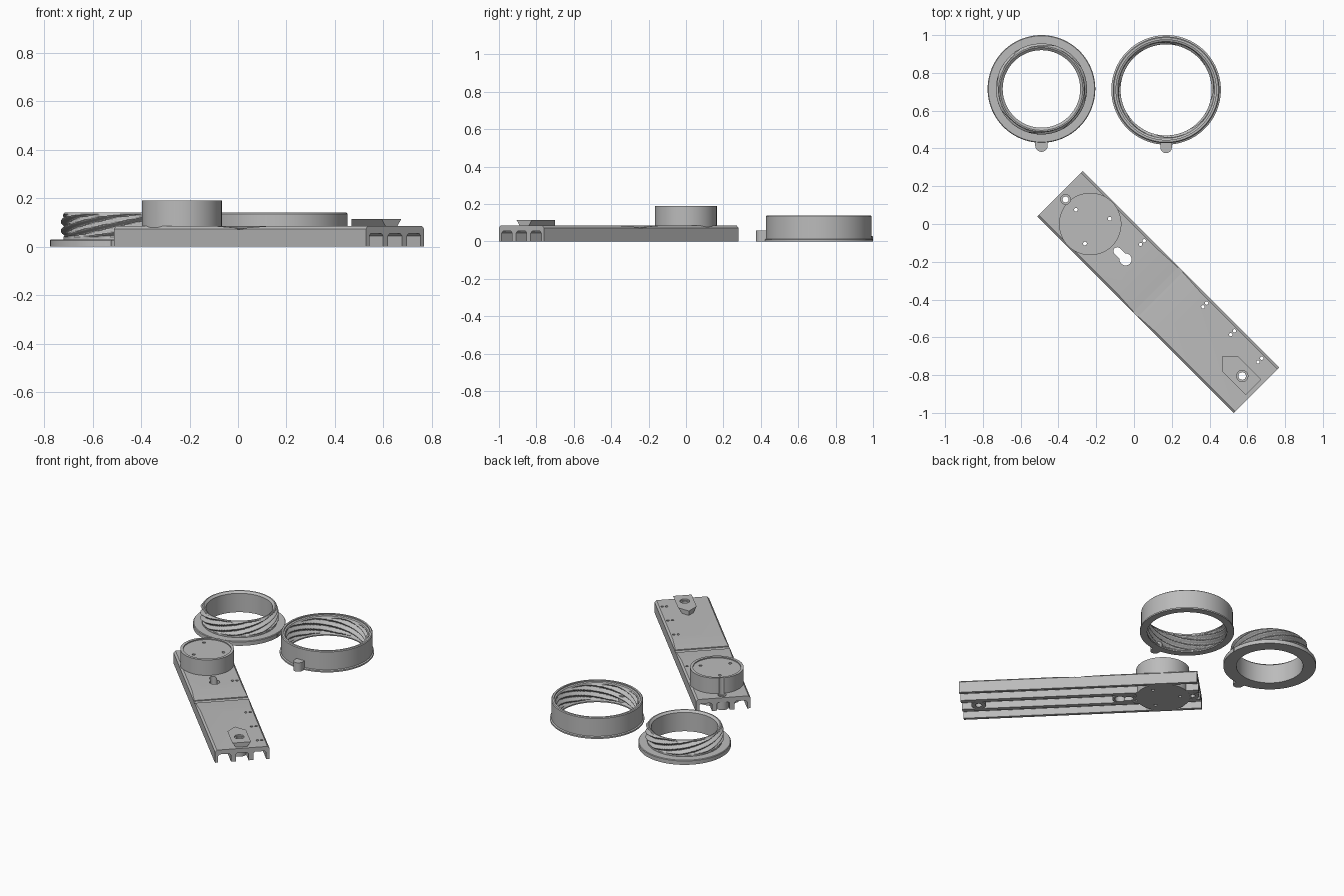
import bpy, bmesh, math
from mathutils import Matrix

if "Cube" in bpy.data.objects:
    bpy.data.objects.remove(bpy.data.objects["Cube"], do_unlink=True)

grey = bpy.data.materials.new("plain_grey")
grey.use_nodes = True
GREY = (0.5, 0.5, 0.5, 1)
grey.diffuse_color = GREY
grey.node_tree.nodes["Principled BSDF"].inputs["Base Color"].default_value = GREY


def make(name, bm):
    bmesh.ops.recalc_face_normals(bm, faces=bm.faces)
    me = bpy.data.meshes.new(name)
    bm.to_mesh(me)
    bm.free()
    me.materials.append(grey)
    ob = bpy.data.objects.new(name, me)
    bpy.context.collection.objects.link(ob)
    return ob


def loft(name, bottom, top):
    """Solid between two matching point loops."""
    bm = bmesh.new()
    a = [bm.verts.new(p) for p in bottom]
    b = [bm.verts.new(p) for p in top]
    bm.faces.new(a[::-1])
    bm.faces.new(b)
    for i in range(len(a)):
        j = (i + 1) % len(a)
        bm.faces.new((a[i], a[j], b[j], b[i]))
    return make(name, bm)


def prism(name, pts, z0, z1):
    return loft(name, [(x, y, z0) for x, y in pts], [(x, y, z1) for x, y in pts])


def circle(x, y, r, n=32):
    return [(x + r * math.cos(math.tau * i / n), y + r * math.sin(math.tau * i / n))
            for i in range(n)]


def slot(x0, x1, r, n=16):
    """Stadium outline along x."""
    right = [(x1 + r * math.cos(t), r * math.sin(t))
             for t in (math.pi * (i / n - 0.5) for i in range(n + 1))]
    return right + [(x0 + x1 - x, -y) for x, y in right]


def boolean(target, tool, op, keep=False):
    mod = target.modifiers.new("bool", 'BOOLEAN')
    mod.operation, mod.solver, mod.object = op, 'EXACT', tool
    bpy.context.view_layer.objects.active = target
    bpy.ops.object.modifier_apply(modifier=mod.name)
    if not keep:
        bpy.data.objects.remove(tool, do_unlink=True)


def smooth(ob):
    bpy.ops.object.select_all(action='DESELECT')
    ob.select_set(True)
    bpy.context.view_layer.objects.active = ob
    bpy.ops.object.shade_smooth_by_angle(angle=math.radians(32))


# Rail: channelled cross-section with chamfered top edges, run along x
HALF, LONG, TOP, ROOF = 0.17, 0.735, 0.085, 0.055
section = [(-HALF, 0)]
for c in (-0.11, 0, 0.11):
    section += [(c - 0.04, 0), (c - 0.04, ROOF - 0.01), (c - 0.03, ROOF),
                (c + 0.03, ROOF), (c + 0.04, ROOF - 0.01), (c + 0.04, 0)]
section += [(HALF, 0), (HALF, TOP - 0.012), (HALF - 0.012, TOP),
            (-HALF + 0.012, TOP), (-HALF, TOP - 0.012)]
rail = loft("rail", [(-LONG, y, z) for y, z in section], [(LONG, y, z) for y, z in section])

# Shallow dip and cross groove at mid length
dip = [(-0.155, TOP), (-0.018, TOP - 0.008), (-0.018, TOP - 0.014), (0.018, TOP - 0.014),
       (0.018, TOP - 0.008), (0.155, TOP), (0.155, TOP + 0.05), (-0.155, TOP + 0.05)]
boolean(rail, loft("dip", [(x, -0.3, z) for x, z in dip], [(x, 0.3, z) for x, z in dip]),
        'DIFFERENCE')

# Round hub and the bosses filling the middle channel
HUB, KEY, END, BOLT = -0.509, -0.272, -0.693, 0.629
for shape, z1 in ((circle(HUB, 0, 0.165, 96), 0.19), (slot(KEY - 0.03, KEY + 0.03, 0.044), 0.07),
                  (circle(END, 0, 0.0405), 0.07), (circle(BOLT, 0, 0.045), 0.07)):
    boolean(rail, prism("boss", shape, 0, z1), 'UNION')
boolean(rail, prism("recess", circle(HUB, 0, 0.147, 96), 0.183, 0.3), 'DIFFERENCE')

# Dovetail nut: pointed block whose long sides flare upward


def house(w):
    return [(0.481, 0), (0.481 + w, -w), (0.714, -w), (0.714, w), (0.481 + w, w)]


nut = loft("dovetail_nut", [(x, y, TOP) for x, y in house(0.035)],
           [(x, y, 0.115) for x, y in house(0.058)])

# Holes through rail and nut
bores = [(circle(END, 0, 0.016), -1), (circle(END, 0, 0.026), 0.073),
         (slot(KEY - 0.035, KEY + 0.02, 0.02), -1), (circle(KEY + 0.028, 0, 0.032), -1)]
for k in range(3):
    t = math.pi + k * math.tau / 3
    bores.append((circle(HUB + 0.107 * math.cos(t), 0.107 * math.sin(t), 0.01, 20), -1))
for x in (-0.244, 0.223, 0.431, 0.636):
    for y in (0.112, 0.14):
        bores.append((circle(x, y, 0.009, 16), -1))
for shape, z0 in bores:
    boolean(rail, prism("bore", shape, z0, 0.5), 'DIFFERENCE')
bolt_hole = prism("bolt_hole", circle(BOLT, 0, 0.02), -1, 0.5)
boolean(rail, bolt_hole, 'DIFFERENCE', keep=True)
boolean(nut, bolt_hole, 'DIFFERENCE')
boolean(nut, prism("counterbore", circle(BOLT, 0, 0.03), 0.105, 0.3), 'DIFFERENCE')

turn = Matrix.Translation((0.128, -0.36, 0)) @ Matrix.Rotation(-math.pi / 4, 4, 'Z')
for ob in (rail, nut):
    ob.data.transform(turn)
    smooth(ob)


# Rings: turned profile with one multi-start threaded wall
def ring(name, cx, cy, before, thread, after, steps=192, starts=8, pitch=0.0375):
    r0, z0, z1, amp = thread
    rows = 28
    wall = [(r0, z0 + (z1 - z0) * i / rows, amp * min(1, i / 3, (rows - i) / 3))
            for i in range(rows + 1)]
    prof = [(r, z, 0) for r, z in before] + wall + [(r, z, 0) for r, z in after]
    bm = bmesh.new()
    cols = []
    for s in range(steps):
        t = math.tau * s / steps
        col = []
        for r, z, a in prof:
            r += a * math.sin(starts * t - math.tau * z / pitch)
            col.append(bm.verts.new((cx + r * math.cos(t), cy + r * math.sin(t), z)))
        cols.append(col)
    n = len(prof)
    for s in range(steps):
        a, b = cols[s], cols[(s + 1) % steps]
        for i in range(n):
            j = (i + 1) % n
            bm.faces.new((a[i], b[i], b[j], a[j]))
    smooth(make(name, bm))


def tab(name, cx, y0, y1, r, height):
    ob = prism(name, [(cx + y, x) for x, y in slot(y0, y1, r)], 0, height)
    smooth(ob)


ring("threaded_ring", -0.49, 0.715,
     [(0.205, 0), (0.285, 0), (0.285, 0.026), (0.281, 0.03), (0.23, 0.03)],
     (0.23, 0.04, 0.135, 0.011),
     [(0.226, 0.14), (0.219, 0.14), (0.205, 0.128)])
tab("threaded_ring_tab", -0.49, 0.415, 0.46, 0.033, 0.028)
prism("threaded_ring_pointer", [(-0.21, 0.705), (-0.2, 0.715), (-0.21, 0.725)], 0, 0.028)

ring("collar_ring", 0.17, 0.71,
     [(0.265, 0.14), (0.277, 0.14), (0.282, 0.135), (0.282, 0.014), (0.29, 0.01),
      (0.29, 0), (0.245, 0), (0.245, 0.008)],
     (0.252, 0.015, 0.12, 0.011),
     [(0.256, 0.128), (0.265, 0.132)])
tab("collar_ring_tab", 0.17, 0.405, 0.43, 0.03, 0.06)
